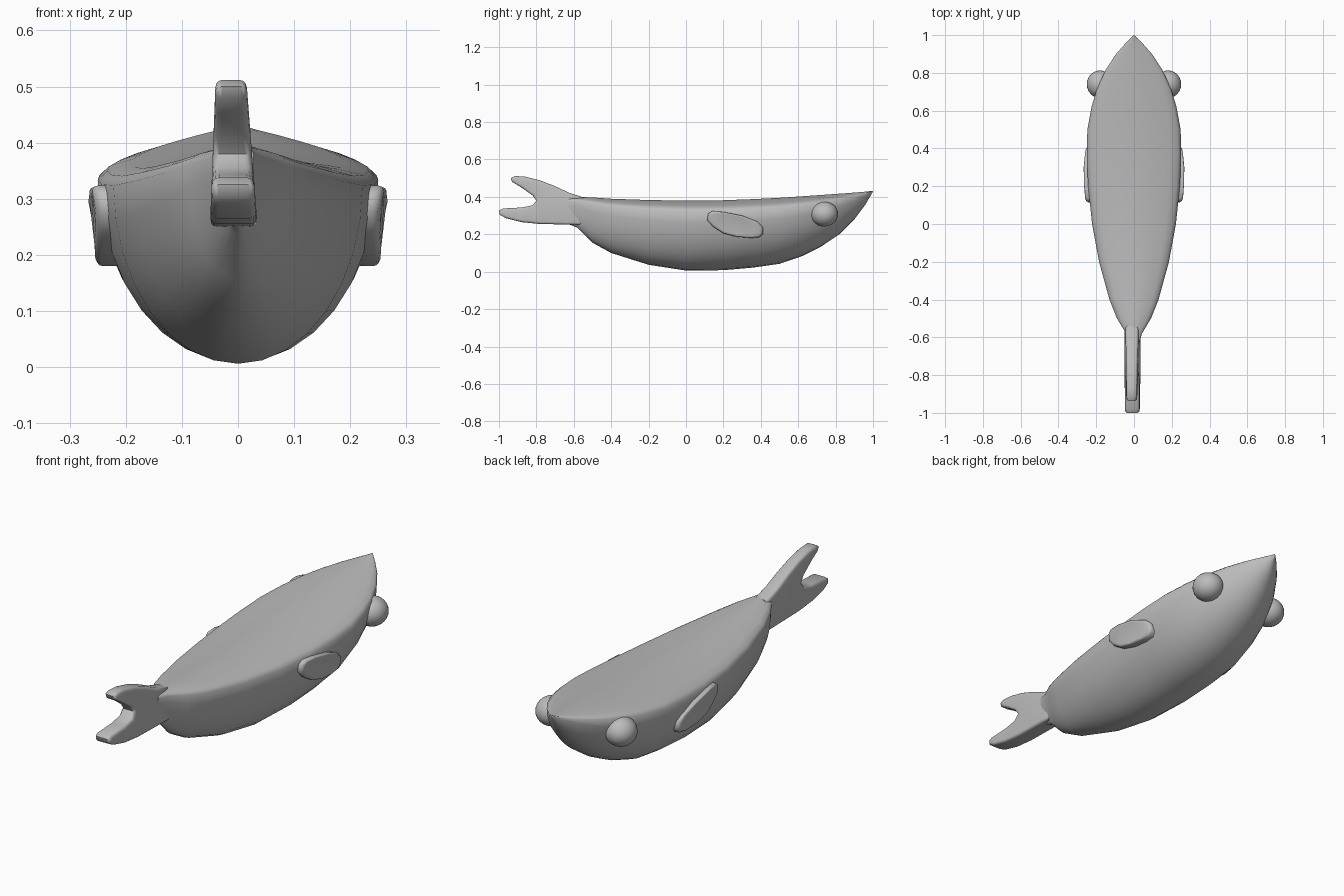
import bpy, bmesh, math

if "Cube" in bpy.data.objects:
    bpy.data.objects.remove(bpy.data.objects["Cube"])

grey = bpy.data.materials.new("plain grey")
grey.diffuse_color = (0.5, 0.5, 0.5, 1)
grey.use_nodes = True
grey.node_tree.nodes["Principled BSDF"].inputs["Base Color"].default_value = grey.diffuse_color


def finish(name, bm, angle=60):
    bmesh.ops.recalc_face_normals(bm, faces=bm.faces[:])
    mesh = bpy.data.meshes.new(name)
    bm.to_mesh(mesh)
    bm.free()
    mesh.materials.append(grey)
    ob = bpy.data.objects.new(name, mesh)
    bpy.context.collection.objects.link(ob)
    bpy.ops.object.select_all(action='DESELECT')
    ob.select_set(True)
    bpy.context.view_layer.objects.active = ob
    bpy.ops.object.shade_smooth_by_angle(angle=math.radians(angle))
    return ob


# body: loft of (y, half width, top z, bottom z)
stations = [(-.63, .028, .40, .255), (-.58, .042, .40, .235), (-.50, .09, .397, .155),
            (-.40, .13, .39, .10), (-.20, .185, .383, .037), (0, .222, .38, .006),
            (.20, .243, .382, .008), (.36, .25, .388, .022), (.50, .247, .395, .042),
            (.62, .225, .403, .083), (.72, .195, .41, .133), (.82, .148, .417, .20),
            (.90, .095, .423, .28), (.96, .042, .428, .36), (.995, .006, .432, .42)]
upper = [(0, 0), (.4, .2), (.76, .46), (.93, .7), (1, 1)]


def half_section(w, top, bottom):
    shoulder = top - .15 * (top - bottom)
    pts = [(w * a, top - (top - shoulder) * b) for a, b in upper]
    for i in range(1, 9):
        t = i / 8 * math.pi / 2
        pts.append((w * math.cos(t), shoulder - (shoulder - bottom) * math.sin(t)))
    return pts


bm = bmesh.new()
rings = []
for y, w, top, bottom in stations:
    half = half_section(w, top, bottom)
    loop = half + [(-x, z) for x, z in half[-2:0:-1]]
    rings.append([bm.verts.new((x, y, z)) for x, z in loop])
for a, b in zip(rings, rings[1:]):
    for i in range(len(a)):
        j = (i + 1) % len(a)
        bm.faces.new((a[i], a[j], b[j], b[i]))
bm.faces.new(rings[0])
tip = bm.verts.new((0, 1, .433))
for i in range(len(rings[-1])):
    bm.faces.new((rings[-1][i], rings[-1][(i + 1) % len(rings[-1])], tip))
finish("body", bm)


def plate(name, outline, inner, outer, round_by):
    """Rounded slab: an outline in y and z, with x given by inner and outer rules."""
    bm = bmesh.new()
    sides = [[bm.verts.new((rule(y, z), y, z)) for y, z in outline] for rule in (inner, outer)]
    bm.faces.new(sides[0])
    bm.faces.new(sides[1])
    for i in range(len(outline)):
        j = (i + 1) % len(outline)
        bm.faces.new((sides[0][i], sides[0][j], sides[1][j], sides[1][i]))
    bmesh.ops.recalc_face_normals(bm, faces=bm.faces[:])
    rims = [e for e in bm.edges if e.verts[0] in sides[0] and e.verts[1] in sides[0]
            or e.verts[0] in sides[1] and e.verts[1] in sides[1]]
    bmesh.ops.bevel(bm, geom=rims, offset=round_by, segments=3, profile=.5, affect='EDGES')
    bmesh.ops.triangulate(bm, faces=[f for f in bm.faces if len(f.verts) > 4])
    return finish(name, bm)


# forked tail, thinner towards the upper lobe
tail = [(-.54, .395), (-.62, .42), (-.70, .457), (-.78, .488), (-.86, .508), (-.915, .512),
        (-.937, .50), (-.93, .48), (-.88, .45), (-.82, .408), (-.80, .38), (-.82, .355),
        (-.88, .343), (-.98, .338), (-1, .325), (-.995, .303), (-.96, .285), (-.88, .265),
        (-.78, .255), (-.62, .252), (-.54, .25)]


def lift(z):
    return (z - .25) / .26


plate("tail", tail, lambda y, z: -.05 + .01 * lift(z),
      lambda y, z: .035 - .02 * lift(z), .013)

# side fins, leaning outward at the top, and eyes
fin = [(.113, .275), (.118, .31), (.14, .324), (.20, .32), (.30, .30), (.38, .268), (.41, .24),
       (.413, .205), (.395, .185), (.35, .18), (.27, .187), (.20, .205), (.145, .24)]


def fin_outer(y, z):
    return .267 + .12 * (z - .25) - .7 * (y - .28) ** 2


for name, s in (("left", -1), ("right", 1)):
    plate(name + "_fin", fin, lambda y, z: s * (fin_outer(y, z) - .065),
          lambda y, z: s * fin_outer(y, z), .014)
    bm = bmesh.new()
    bmesh.ops.create_uvsphere(bm, u_segments=24, v_segments=14, radius=1)
    for v in bm.verts:
        v.co = (s * .18 + v.co.x * .07, .74 + v.co.y * .073, .308 + v.co.z * .066)
    finish(name + "_eye", bm)
